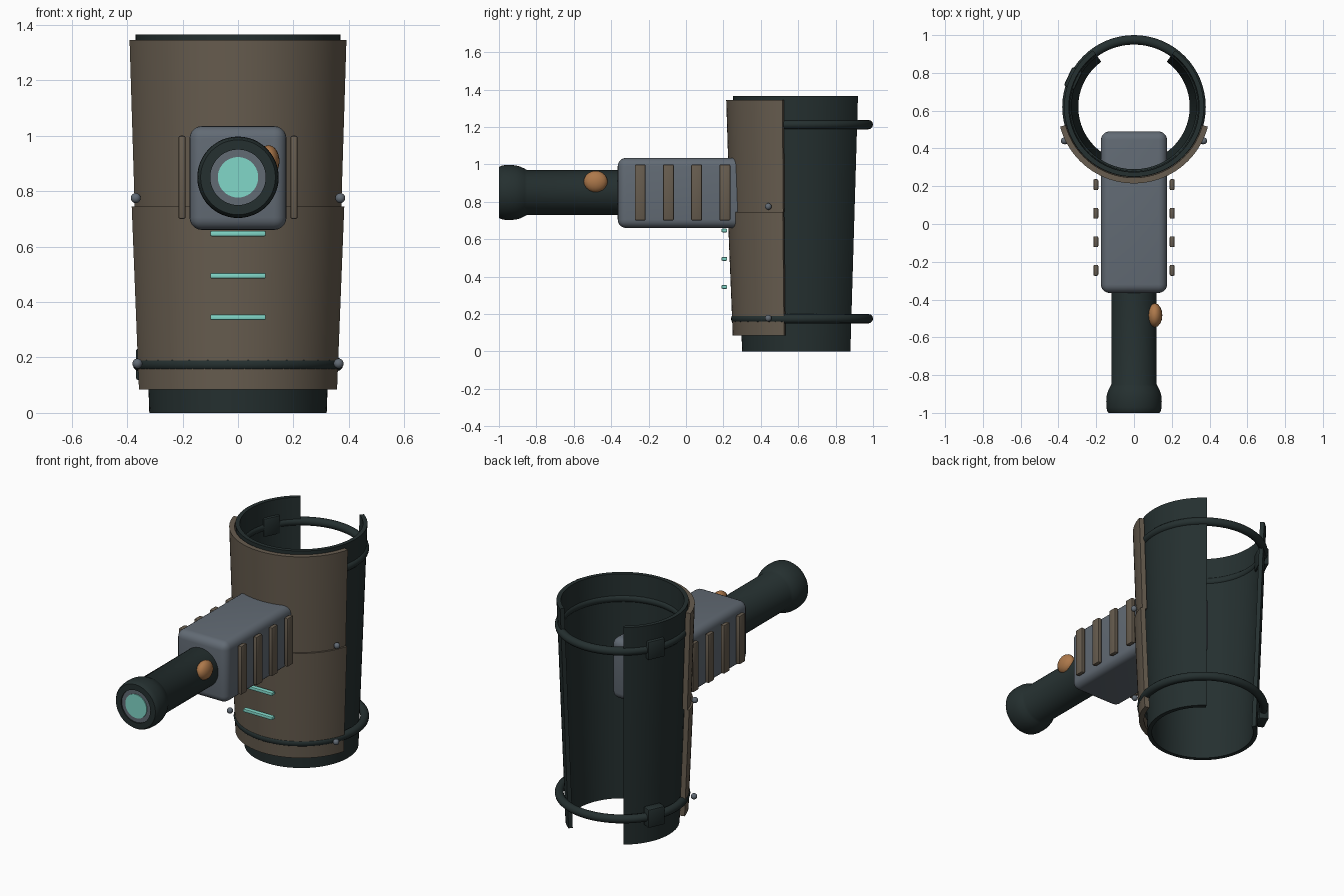
import bpy, bmesh, math
from mathutils import Matrix, Vector

if "Cube" in bpy.data.objects:
    bpy.data.objects.remove(bpy.data.objects["Cube"])

CY = 0.62    # centre line of the sleeve
BZ = 0.85    # height of the barrel axis


def mat(name, rgb):
    m = bpy.data.materials.new(name)
    m.diffuse_color = (*rgb, 1)
    m.use_nodes = True
    m.node_tree.nodes["Principled BSDF"].inputs["Base Color"].default_value = m.diffuse_color
    return m


DARK = mat("dark_teal", (0.018, 0.029, 0.029))
BROWN = mat("khaki_brown", (0.135, 0.108, 0.078))
GREY = mat("steel_grey", (0.122, 0.146, 0.175))
CYAN = mat("glow_cyan", (0.22, 0.68, 0.58))
COPPER = mat("copper", (0.42, 0.19, 0.07))


def finish(name, bm, material, matrix=Matrix(), smooth=True):
    bmesh.ops.recalc_face_normals(bm, faces=bm.faces)
    me = bpy.data.meshes.new(name)
    bm.to_mesh(me)
    bm.free()
    me.materials.append(material)
    ob = bpy.data.objects.new(name, me)
    bpy.context.collection.objects.link(ob)
    ob.matrix_world = matrix
    if smooth:
        bpy.ops.object.select_all(action='DESELECT')
        ob.select_set(True)
        bpy.context.view_layer.objects.active = ob
        bpy.ops.object.shade_smooth_by_angle(angle=math.radians(35))
    return ob


def sweep(name, profile, a0, a1, n, material, matrix):
    """Turn a closed (radius, z) outline from angle a0 to a1 (degrees, 0 = +x)."""
    bm = bmesh.new()
    full = abs(a1 - a0) >= 360
    rows = []
    for i in range(n if full else n + 1):
        a = math.radians(a0 + (a1 - a0) * i / n)
        rows.append([bm.verts.new((r * math.cos(a), r * math.sin(a), z)) for r, z in profile])
    k = len(profile)
    for i in range(n):
        p, q = rows[i], rows[(i + 1) % len(rows)]
        for j in range(k):
            bm.faces.new((p[j], p[(j + 1) % k], q[(j + 1) % k], q[j]))
    if not full:
        bm.faces.new(rows[0])
        bm.faces.new(rows[-1])
    bmesh.ops.remove_doubles(bm, verts=bm.verts, dist=1e-5)
    return finish(name, bm, material, matrix)


def box(name, loc, size, material, bevel=0.0, seg=2, turn=0.0):
    bm = bmesh.new()
    bmesh.ops.create_cube(bm, size=1, matrix=Matrix.Diagonal((*size, 1)))
    if bevel:
        bmesh.ops.bevel(bm, geom=bm.edges[:], offset=bevel, segments=seg, profile=0.5, affect='EDGES')
    return finish(name, bm, material, Matrix.Translation(loc) @ Matrix.Rotation(turn, 4, 'Z'))


def ball(name, loc, radii, material, turn=Matrix()):
    bm = bmesh.new()
    bmesh.ops.create_uvsphere(bm, u_segments=16, v_segments=10, radius=1)
    return finish(name, bm, material, Matrix.Translation(loc) @ turn @ Matrix.Diagonal((*radii, 1)))


at_sleeve = Matrix.Translation((0, CY, 0))

# Arm sleeve, open at the back
sweep("sleeve", [(0.32, 0), (0.37, 1.365), (0.345, 1.365), (0.295, 0)],
      126, 414, 64, DARK, at_sleeve)

# Two front armour plates
for name, r0, r1, z0, z1 in (("lower_plate", 0.370, 0.397, 0.085, 0.745),
                             ("upper_plate", 0.386, 0.405, 0.745, 1.345)):
    sweep(name, [(r0, z0), (r1, z1), (r1 - 0.03, z1), (r0 - 0.03, z0)],
          195, 345, 40, BROWN, at_sleeve)

# Strap rings with buckles
for name, z in (("lower", 0.175), ("upper", 1.213)):
    tube = [(0.355 + 0.025 * math.cos(t * math.pi / 6), z + 0.025 * math.sin(t * math.pi / 6))
            for t in range(12)]
    sweep(name + "_strap_ring", tube, 0, 360, 64, DARK, at_sleeve)
    a = math.radians(155)
    box(name + "_buckle", (0.355 * math.cos(a), CY + 0.355 * math.sin(a), z),
        (0.06, 0.11, 0.115), DARK, 0.01, 2, a)

# Rivets on the plate edges
for s in (-1, 1):
    for z, x in ((0.178, 0.363), (0.775, 0.369)):
        ball("rivet", (s * x, 0.44, z), (0.018,) * 3, GREY)

# Housing that runs into the sleeve, with ribs on both sides
box("housing", (0, 0.0625, 0.8475), (0.35, 0.855, 0.375), GREY, 0.045, 5)
for s in (-1, 1):
    for i in range(4):
        box("housing_rib", (s * 0.202, -0.245 + 0.151 * i, 0.85), (0.026, 0.058, 0.30), BROWN, 0.007)

# Barrel with flared muzzle: the turning axis z is laid along -y
lay = Matrix.Translation((0, 0, BZ)) @ Matrix.Rotation(math.pi / 2, 4, 'X')
sweep("barrel", [(0, 0.2), (0.12, 0.2), (0.12, 0.85), (0.127, 0.862), (0.138, 0.885), (0.145, 0.91),
                 (0.147, 0.94), (0.146, 0.97), (0.142, 0.99), (0.135, 1.0), (0.1, 1.0),
                 (0.1, 0.985), (0, 0.985)], 0, 360, 48, DARK, lay)
sweep("muzzle_ring", [(0.07, 0.98), (0.1, 0.98), (0.1, 0.992), (0.07, 0.992)], 0, 360, 48, GREY, lay)
sweep("muzzle_lens", [(0, 0.98), (0.073, 0.98), (0.073, 0.997), (0, 0.997)], 0, 360, 40, CYAN, lay)

# Copper button on the barrel
ball("barrel_button", (0.11, -0.483, 0.908), (0.04, 0.064, 0.058), COPPER)

# Glowing slits on the lower plate
for z in (0.345, 0.495, 0.647):
    box("glow_slit", (0, 0.205, z), (0.2, 0.03, 0.02), CYAN, 0.005)
